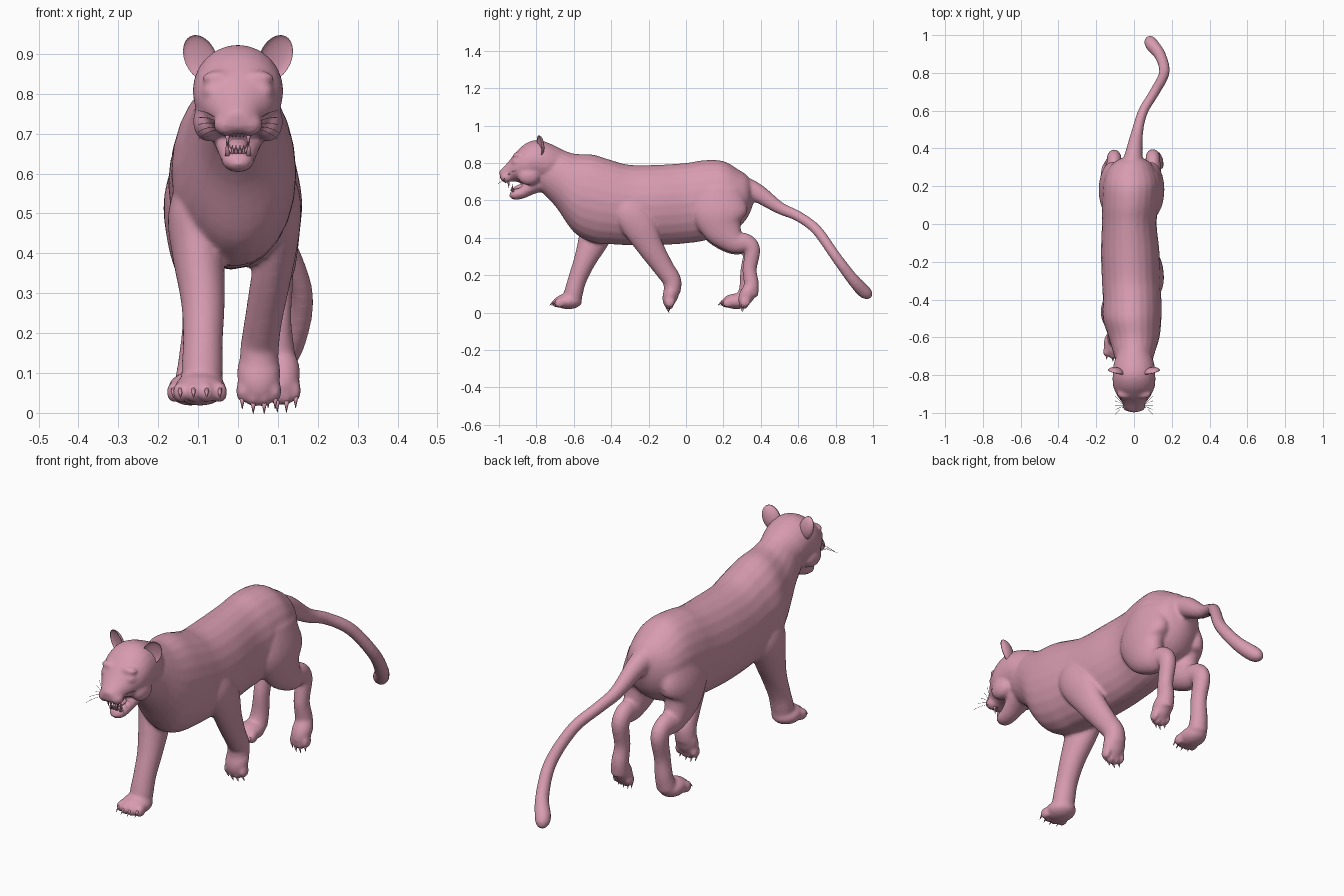
import bpy, bmesh, math
from mathutils import Vector, Matrix

cube = bpy.data.objects.get("Cube")
if cube:
    bpy.data.objects.remove(cube, do_unlink=True)

coat = bpy.data.materials.new("dusty_pink")
coat.use_nodes = True
coat.diffuse_color = (0.68, 0.33, 0.43, 1)
coat.node_tree.nodes["Principled BSDF"].inputs["Base Color"].default_value = coat.diffuse_color
coat.node_tree.nodes["Principled BSDF"].inputs["Roughness"].default_value = 0.7

X, Y, Z = Vector((1, 0, 0)), Vector((0, 1, 0)), Vector((0, 0, 1))


def finish(name, bm):
    """Turn a bmesh into a smooth shaded object."""
    bmesh.ops.recalc_face_normals(bm, faces=bm.faces)
    mesh = bpy.data.meshes.new(name)
    bm.to_mesh(mesh)
    bm.free()
    mesh.materials.append(coat)
    mesh.polygons.foreach_set("use_smooth", [True] * len(mesh.polygons))
    obj = bpy.data.objects.new(name, mesh)
    bpy.context.collection.objects.link(obj)
    return obj


def spline(rows, steps=5):
    """Smooth curve through rows of x, y, z, side radius, depth radius (hundredths)."""
    pts = [[v / 100 for v in row] for row in rows]
    pts = [pts[0]] + pts + [pts[-1]]
    out = []
    for a, b, c, d in zip(pts, pts[1:], pts[2:], pts[3:]):
        for s in range(steps):
            t = s / steps
            out.append([q + t * ((r - p) + t * ((2 * p - 5 * q + 4 * r - w)
                        + t * (3 * q - p - 3 * r + w))) / 2
                        for p, q, r, w in zip(a, b, c, d)])
    return out + [pts[-1]]


def loft(bm, rows, axis=None, sides=24):
    """Closed tube of elliptical rings, square to the path or to a fixed axis."""
    path = spline(rows)
    rings = []
    for i, row in enumerate(path):
        before, after = path[max(i - 1, 0)], path[min(i + 1, len(path) - 1)]
        along = axis or (Vector(after[:3]) - Vector(before[:3])).normalized()
        side = (X - along * X.dot(along)).normalized()
        deep = along.cross(side)
        ring = []
        for k in range(sides):
            a = math.tau * k / sides
            ring.append(bm.verts.new(Vector(row[:3]) + side * row[3] * math.cos(a)
                                     + deep * row[4] * math.sin(a)))
        rings.append(ring)
    for low, high in zip(rings, rings[1:]):
        for k in range(sides):
            n = (k + 1) % sides
            bm.faces.new((low[k], low[n], high[n], high[k]))
    bm.faces.new(rings[0])
    bm.faces.new(rings[-1])


def blob(bm, centre, radii, turn=Matrix()):
    place = Matrix.Translation(Vector(centre) / 100) @ turn @ Matrix.Diagonal((*[r / 100 for r in radii], 1))
    return bmesh.ops.create_uvsphere(bm, u_segments=20, v_segments=12, radius=1, matrix=place)["verts"]


def spike(bm, base, tip, radius):
    base, tip = Vector(base), Vector(tip)
    turn = (tip - base).to_track_quat("Z", "Y").to_matrix().to_4x4()
    bmesh.ops.create_cone(bm, cap_ends=True, segments=8, radius1=radius, radius2=radius * 0.1,
                          depth=(tip - base).length,
                          matrix=Matrix.Translation((base + tip) / 2) @ turn)


body = bmesh.new()
claws = bmesh.new()

# Torso and neck
loft(body, [
    (0, -80, 77, 8, 10), (0, -70, 72.5, 10.5, 15.5), (0, -60, 64, 13.5, 21),
    (-1, -50, 61, 15.5, 23.5), (-1, -40, 59, 15.5, 22.5), (-1.5, -30, 57.5, 15.5, 21.5),
    (-2, -15, 57.5, 15.5, 21.5), (-2.5, 0, 58.5, 14.5, 21.5), (-2, 10, 60, 15, 21.5),
    (-1.5, 20, 61.5, 15, 19.5), (-1.5, 28, 61, 13, 15.5), (-1, 33, 62, 9, 11),
    (-1, 36, 63, 3, 5)], axis=Y)

# Tail
loft(body, [
    (-1, 30, 67, 6, 6), (0, 38, 64, 4.5, 5), (2, 50, 56, 3, 3.3), (5, 60, 51.5, 2.6, 2.8),
    (11, 70, 44, 2.6, 2.8), (16, 80, 30, 2.8, 2.8), (14, 89, 18, 3, 3.2),
    (9.5, 95, 11.5, 3.6, 3.6), (8, 98, 9.5, 2.6, 2.6), (7.5, 99.3, 9, 1, 1)])


def paw(x, y, z, pitch, width):
    """Foot centred on the ball, pitched down, with four toes and claws."""
    turn = Matrix.Rotation(math.radians(pitch), 4, "X")
    spot = Vector((x, y, z))
    blob(body, spot, (width, 7.5, 4.2), turn)
    for k in (-1.5, -0.5, 0.5, 1.5):
        reach = -6.3 + abs(k) * 1.2
        toe = spot + turn @ Vector((k * width * 0.5, reach, -0.8))
        blob(body, toe, (width * 0.29, 3, 2.7), turn)
        nail = toe + turn @ Vector((0, -2, 0.6))
        end = toe + turn @ Vector((0, -4.3, -1.4))
        spike(claws, nail / 100, end / 100, 0.007)


# Right foreleg, reaching forward
loft(body, [
    (-9, -46, 60, 5, 8), (-11, -46, 50, 6.5, 10), (-10, -49, 40, 6.5, 8.5),
    (-8.8, -54, 28, 5.5, 6), (-8.8, -58, 18, 5, 5), (-9, -60, 11, 5.2, 5), (-9, -61, 6, 5, 5)])
paw(-9.5, -63, 6, 0, 6.6)

# Left foreleg, trailing and pushing off
loft(body, [
    (8, -36, 62, 4, 6), (11, -31, 54, 4.5, 8), (10.5, -25, 46, 5, 9), (8.5, -19, 35, 5, 7),
    (6.5, -12, 24, 4.7, 5.5), (5.5, -7.5, 17, 4.8, 5), (5.2, -7.5, 11, 5, 4.5)])
paw(5.2, -8, 10, 72, 5.5)

# Hind legs: thigh, shank, hock and cannon
loft(body, [
    (-9, 18, 66, 6, 12), (-11.5, 18, 54, 7, 15), (-11.5, 19, 45, 6.5, 11),
    (-11, 25, 37.5, 5, 6.5), (-10.5, 32, 36, 4, 5), (-10.5, 35, 32, 3.8, 4.5),
    (-10.5, 33, 22, 3.5, 4), (-11, 32.5, 13, 4, 4), (-11.5, 31, 7, 4.5, 4.5)])
paw(-12, 27, 6, 0, 5.6)
loft(body, [
    (7.5, 18, 66, 6, 12), (9, 18, 54, 7, 15), (9.5, 20, 45, 6, 11),
    (10, 26, 38, 4.6, 6.5), (10, 32.5, 37, 4, 5), (10, 35.5, 33, 3.8, 4.2),
    (10, 34, 23, 3.4, 3.8), (10.5, 35, 15, 3.8, 4), (11, 34.5, 9, 4, 4)])
paw(11, 33, 10, 62, 4.6)

# Skull with muzzle, then lower jaw
loft(body, [
    (0, -64, 78, 7, 8), (0, -73, 80, 10.5, 10.5), (0, -80, 81, 11.3, 11.3),
    (0, -86, 79.5, 11, 10.7), (0, -91, 77.8, 8.8, 7.8), (0, -95, 75.3, 6, 5.3),
    (0, -98, 73.8, 4.3, 3.6), (0, -99.5, 73.8, 2.5, 2)], axis=-Y)
loft(body, [
    (0, -75, 71, 7, 6), (0, -82, 67.5, 5.8, 4.2), (0, -88, 64, 4.4, 3.2),
    (0, -92, 63.2, 3.8, 2.8), (0, -94, 63.8, 2, 1.5)])

# Eyelids, cheeks, whisker pads and nose
for s in (-1, 1):
    blob(body, (s * 5.8, -90.3, 80.5), (3.2, 3, 2.4))
    blob(body, (s * 5, -90, 84), (4, 2.5, 1.8))
    blob(body, (s * 7.5, -84, 73), (3.8, 6, 5))
    blob(body, (s * 2.9, -96, 72.3), (3.3, 3.3, 2.9))
blob(body, (0, -98.6, 75), (2.3, 1.4, 1.5))

# Fuse the flesh into one skin
skin = finish("body", body)
fuse = skin.modifiers.new("fuse", "REMESH")
fuse.mode = "VOXEL"
fuse.voxel_size = 0.008
fuse.use_smooth_shade = True
relax = skin.modifiers.new("relax", "SMOOTH")
relax.factor = 0.5
relax.iterations = 6
finish("claws", claws)

# Cupped ears
for s, name in ((1, "left_ear"), (-1, "right_ear")):
    bm = bmesh.new()
    for v in blob(bm, (0, 0, 0), (4.2, 2.6, 6)):
        if v.co.y < 0:
            v.co.y *= -0.45
    lean = Matrix.Rotation(math.radians(24 * s), 4, "Y") @ Matrix.Rotation(math.radians(18 * s), 4, "Z")
    bm.transform(Matrix.Translation((0.094 * s, -0.785, 0.89)) @ lean)
    finish(name, bm)

# Teeth and tongue
teeth = bmesh.new()
for s in (-1, 1):
    spike(teeth, (s * 0.027, -0.95, 0.71), (s * 0.025, -0.947, 0.665), 0.008)
    spike(teeth, (s * 0.026, -0.925, 0.645), (s * 0.028, -0.93, 0.69), 0.007)
    for k in range(2):
        x = s * (0.005 + 0.009 * k)
        spike(teeth, (x, -0.965, 0.71), (x, -0.965, 0.69), 0.005)
        spike(teeth, (x, -0.933, 0.65), (x, -0.935, 0.672), 0.005)
finish("teeth", teeth)
tongue = bmesh.new()
blob(tongue, (0, -87.5, 67.5), (2.4, 5, 1.4), Matrix.Rotation(math.radians(15), 4, "X"))
finish("tongue", tongue)

# Whiskers, arched out from the pads
hairs = bpy.data.curves.new("whiskers", "CURVE")
hairs.dimensions = "3D"
hairs.bevel_depth = 0.0008
hairs.bevel_resolution = 0
hairs.materials.append(coat)
for s in (-1, 1):
    for k in range(5):
        lift = (k - 2) * 0.012
        hair = hairs.splines.new("POLY")
        hair.points.add(4)
        for i, p in enumerate(hair.points):
            t = i / 4
            p.co = (s * (0.05 + 0.05 * t), -0.96 + lift * 2 * t,
                    0.722 + lift * (0.5 + t) + 0.02 * t * (1 - t), 1)
bpy.context.collection.objects.link(bpy.data.objects.new("whiskers", hairs))
